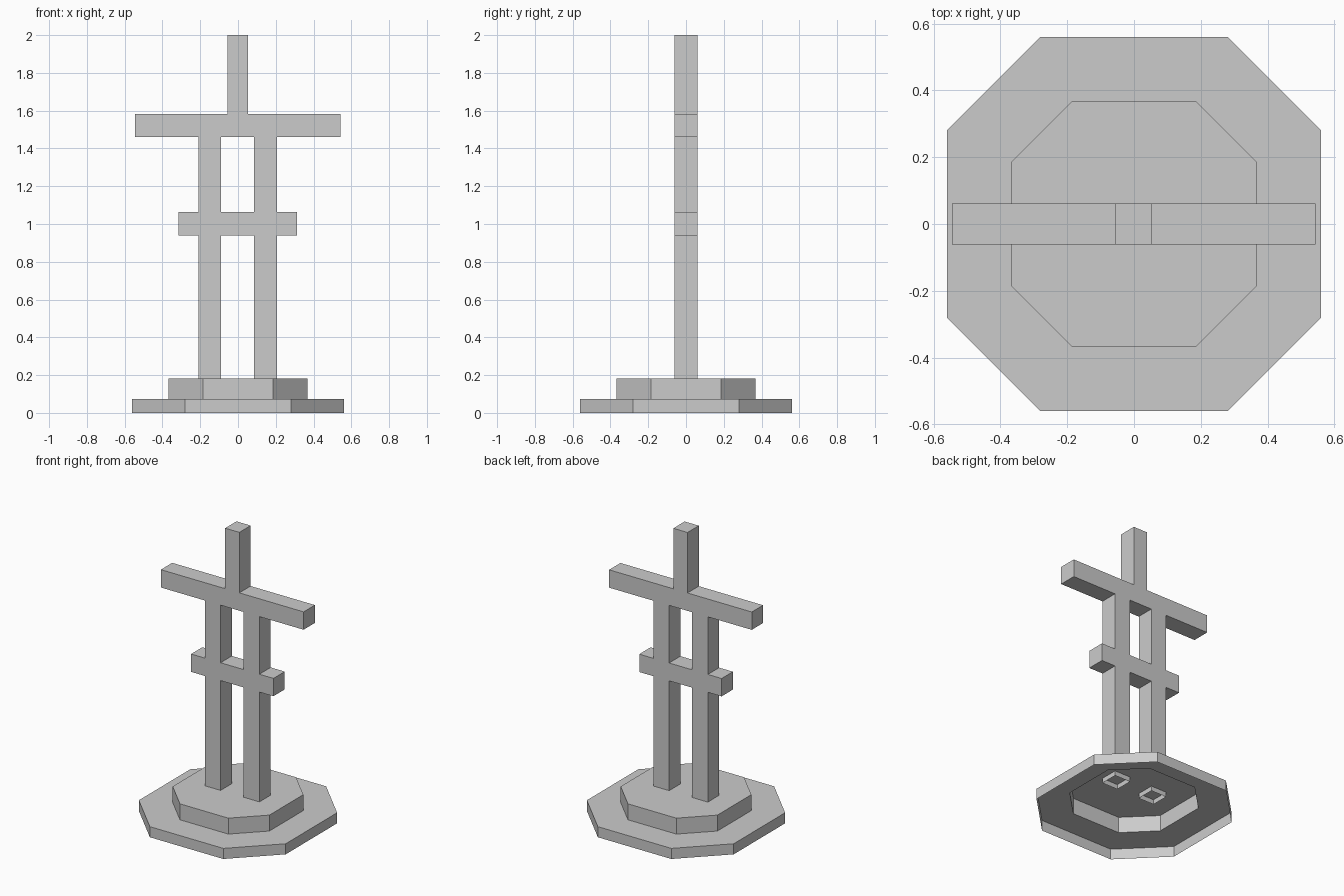
import bpy
import bmesh

if "Cube" in bpy.data.objects:
    bpy.data.objects.remove(bpy.data.objects["Cube"])


def finish(name, bm):
    bmesh.ops.remove_doubles(bm, verts=bm.verts[:], dist=1e-5)
    bmesh.ops.recalc_face_normals(bm, faces=bm.faces[:])
    mesh = bpy.data.meshes.new(name)
    bm.to_mesh(mesh)
    bm.free()
    obj = bpy.data.objects.new(name, mesh)
    bpy.context.collection.objects.link(obj)
    return obj


def octagon(bm, r, z):
    """Ring of a square with its corners cut at half the radius."""
    h = r / 2
    pts = [(r, -h), (r, h), (h, r), (-h, r), (-r, h), (-r, -h), (-h, -r), (h, -r)]
    return [bm.verts.new((x, y, z)) for x, y in pts]


# Stepped octagonal base: one skin, open underneath
bm = bmesh.new()
rings = [octagon(bm, r, z) for r, z in
         [(0.56, 0), (0.56, 0.073), (0.369, 0.073), (0.369, 0.183)]]
for low, high in zip(rings, rings[1:]):
    for i in range(8):
        j = (i + 1) % 8
        bm.faces.new((low[i], low[j], high[j], high[i]))
bm.faces.new(rings[-1])
finish("stepped_base", bm)

# Frame: posts, two crossbars and top spike as filled cells of an x/z grid
xs = [-0.545, -0.315, -0.21, -0.09, -0.055, 0.053, 0.085, 0.206, 0.313, 0.543]
zs = [0.15, 0.94, 1.063, 1.46, 1.583, 2.0]
rows = [(2, 6), range(1, 8), (2, 6), range(9), (4,)]
cells = {(c, r) for r, cols in enumerate(rows) for c in cols}
y0, y1 = -0.061, 0.062

bm = bmesh.new()


def quad(*pts):
    bm.faces.new([bm.verts.new(p) for p in pts])


for c, r in sorted(cells):
    xa, xb, za, zb = xs[c], xs[c + 1], zs[r], zs[r + 1]
    # front and back
    quad((xa, y0, za), (xb, y0, za), (xb, y0, zb), (xa, y0, zb))
    quad((xb, y1, za), (xa, y1, za), (xa, y1, zb), (xb, y1, zb))
    # sides only where the neighbouring cell is empty
    for n, x in ((c - 1, xa), (c + 1, xb)):
        if (n, r) not in cells:
            quad((x, y0, za), (x, y1, za), (x, y1, zb), (x, y0, zb))
    # tops and undersides; post feet stay open
    for n, z in ((r - 1, za), (r + 1, zb)):
        if n >= 0 and (c, n) not in cells:
            quad((xa, y0, z), (xb, y0, z), (xb, y1, z), (xa, y1, z))
finish("post_and_crossbar_frame", bm)
